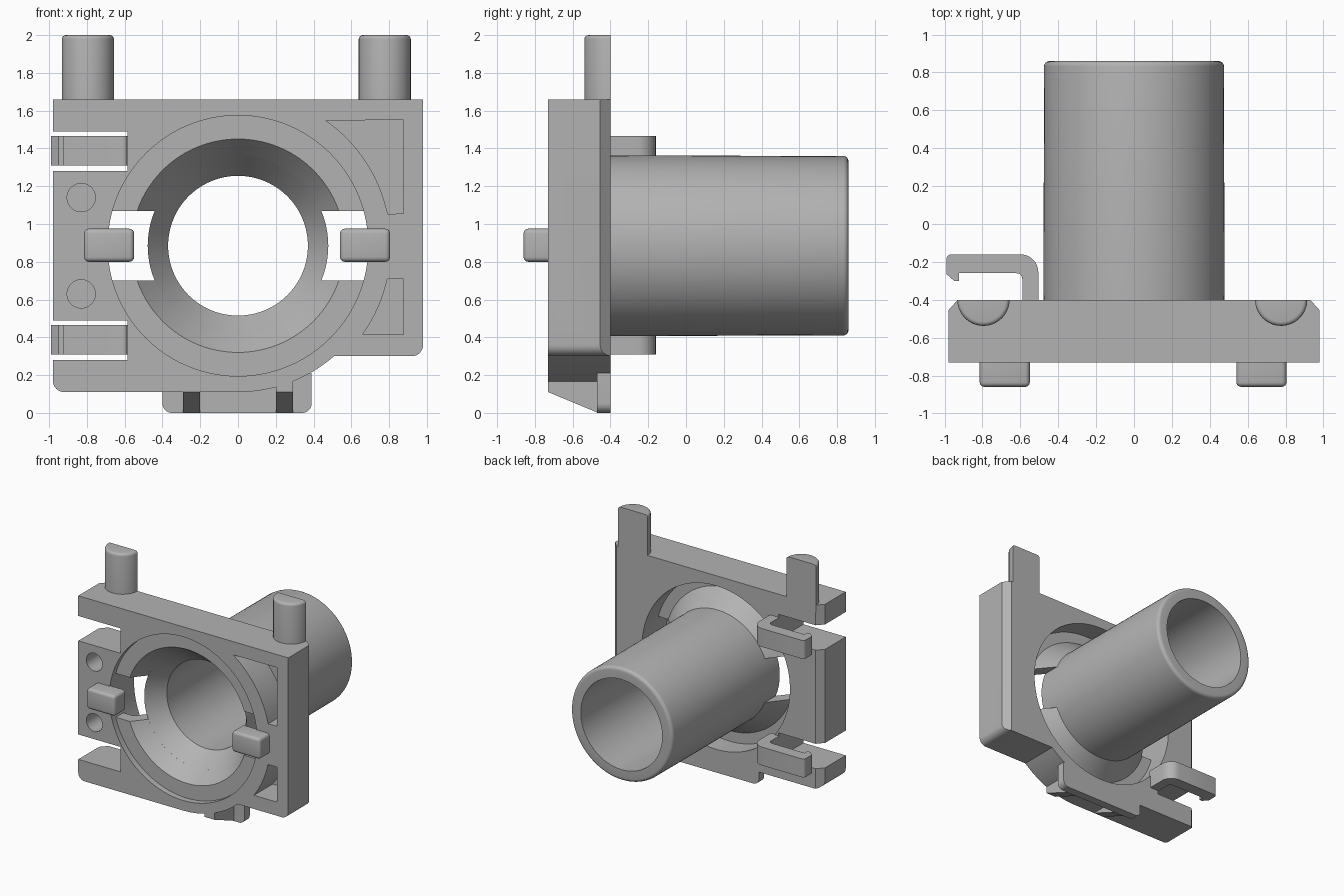
import bpy, bmesh
from math import sin, cos, radians, tau
from mathutils import Vector

if "Cube" in bpy.data.objects:
    bpy.data.objects.remove(bpy.data.objects["Cube"])

grey = bpy.data.materials.new("plain grey")
grey.use_nodes = True
GREY = (0.45, 0.45, 0.45, 1)
grey.diffuse_color = GREY
grey.node_tree.nodes["Principled BSDF"].inputs["Base Color"].default_value = GREY

CZ = 0.885                 # height of the bore axis
FRONT, BACK = -0.73, -0.40  # faces of the frame


def finish(name, bm):
    bmesh.ops.recalc_face_normals(bm, faces=bm.faces)
    mesh = bpy.data.meshes.new(name)
    bm.to_mesh(mesh)
    bm.free()
    mesh.materials.append(grey)
    ob = bpy.data.objects.new(name, mesh)
    bpy.context.collection.objects.link(ob)
    return ob


def prism(name, points, lo, hi, axis, round_edges=None, radius=0.03):
    """Extrude a flat outline along an axis; optionally round chosen edges."""
    def place(a, b, c):
        return {"x": (c, a, b), "y": (a, c, b), "z": (a, b, c)}[axis]
    bm = bmesh.new()
    face = bm.faces.new([bm.verts.new(place(a, b, lo)) for a, b in points])
    new = bmesh.ops.extrude_face_region(bm, geom=[face])["geom"]
    shift = Vector(place(0, 0, hi - lo))
    bmesh.ops.translate(bm, vec=shift, verts=[v for v in new if isinstance(v, bmesh.types.BMVert)])
    if round_edges:
        edges = [e for e in bm.edges if round_edges(e)]
        bmesh.ops.bevel(bm, geom=edges, offset=radius, segments=4, profile=0.5, affect="EDGES")
    return finish(name, bm)


def arc(cx, cy, r, a0, a1, n=8):
    angles = [radians(a0 + (a1 - a0) * i / n) for i in range(n + 1)]
    return [(cx + r * cos(a), cy + r * sin(a)) for a in angles]


def rect(a0, b0, a1, b1):
    return [(a0, b0), (a1, b0), (a1, b1), (a0, b1)]


def revolve(name, profile, n=96):
    """Turn a closed (radius, y) profile around the bore axis."""
    bm = bmesh.new()
    rings = []
    for i in range(n):
        a = tau * i / n
        rings.append([bm.verts.new((r * cos(a), y, CZ + r * sin(a))) for r, y in profile])
    m = len(profile)
    for i in range(n):
        p, q = rings[i], rings[(i + 1) % n]
        for j in range(m):
            k = (j + 1) % m
            bm.faces.new((p[j], p[k], q[k], q[j]))
    return finish(name, bm)


def combine(ob, cutter, operation="DIFFERENCE"):
    mod = ob.modifiers.new("cut", "BOOLEAN")
    mod.operation, mod.solver, mod.object = operation, "EXACT", cutter
    bpy.context.view_layer.objects.active = ob
    bpy.ops.object.modifier_apply(modifier=mod.name)
    bpy.data.objects.remove(cutter)


# Frame: rounded outline with a curved step at the bottom
outline = (arc(-0.92, 0.17, 0.06, 180, 270) + arc(0, CZ, 0.775, 270, 311, 16)
           + arc(0.92, 0.36, 0.06, 270, 360) + [(0.98, 1.66), (-0.98, 1.66)])
frame = prism("frame", outline, FRONT, BACK, "y")

# Chamfered rear side edges
plan = [(-0.98, -0.8), (0.98, -0.8), (0.98, -0.455), (0.93, BACK), (-0.93, BACK), (-0.98, -0.455)]
combine(frame, prism("plan", plan, -0.1, 1.8, "z"), "INTERSECT")

# Main opening, clip slots, blind holes and corner pockets
combine(frame, prism("opening", arc(0, CZ, 0.69, 0, 356.25, 95), -1, 0, "y"))
for z in (0.28, 1.28):
    combine(frame, prism("slot", rect(-1.1, z, -0.585, z + 0.21), -1, 0, "y"))
for z in (0.63, 1.14):
    combine(frame, prism("hole", arc(-0.83, z, 0.075, 0, 348.75, 31), -1, -0.5, "y"))
upper = arc(0, CZ, 0.81, 12, 55, 16) + [(0.875, 1.55), (0.875, 1.055)]
lower = arc(0, CZ, 0.81, -12.5, -35.5, 12) + [(0.875, 0.415), (0.875, 0.71)]
for pocket in (upper, lower):
    combine(frame, prism("pocket", pocket, -1, -0.48, "y"))

# Tube with the inner part of the funnel mouth
tube = revolve("tube", [(0.478, -0.567), (0.37, -0.42), (0.38, 0.86)]
               + arc(0.447, 0.832, 0.028, 90, 0, 5) + [(0.478, BACK)])

# Flange carrying the outer funnel, opened at both sides
flange = revolve("funnel_flange", [(0.565, -0.68), (0.69, -0.68), (0.69, -0.58),
                                   (0.60, -0.58), (0.477, -0.42), (0.477, -0.566)])
combine(flange, prism("side_gap", rect(-1, 0.70, 1, 1.07), -1, 0, "y"))

# Retaining tabs over the side gaps
for side, x in (("right", -0.815), ("left", 0.54)):
    prism(side + "_tab", rect(x, 0.80, x + 0.265, 0.975), -0.86, -0.72, "y",
          lambda e: min(v.co.y for v in e.verts) < -0.8, 0.025)

# Half-round posts on top
for side, x in (("right", -0.795), ("left", 0.777)):
    prism(side + "_post", arc(x, BACK, 0.138, 180, 360, 20), 1.6, 2.0, "z",
          lambda e: all(v.co.z > 1.99 for v in e.verts) and min(v.co.y for v in e.verts) < BACK - 0.005,
          0.022)

# Hooked clips behind the slots
hook = ([(-0.505, -0.41)] + arc(-0.60, -0.255, 0.095, 0, 90)
        + arc(-0.965, -0.185, 0.025, 90, 180, 4)
        + [(-0.99, -0.265), (-0.95, -0.30), (-0.925, -0.30), (-0.925, -0.26)]
        + arc(-0.62, -0.29, 0.03, 90, 0, 5) + [(-0.59, -0.41)])
for name, z in (("lower_clip", 0.31), ("upper_clip", 1.31)):
    prism(name, hook, z, z + 0.155, "z")

# Foot plate with sloping ribs below the frame
foot = (arc(-0.35, 0.05, 0.05, 180, 270) + arc(0.34, 0.05, 0.05, 270, 360)
        + [(0.39, 0.21)] + arc(0, CZ, 0.76, 297, 270) + [(-0.40, 0.125)])
prism("foot", foot, -0.47, BACK, "y")
for name, x, top in (("right_rib", -0.29, 0.13), ("left_rib", 0.20, 0.17)):
    prism(name, [(FRONT, 0.11), (-0.465, 0.0), (-0.465, top), (FRONT, top)], x, x + 0.09, "x")

# Smooth the curved surfaces, keep hard edges
bpy.ops.object.select_all(action="DESELECT")
for ob in bpy.context.scene.objects:
    if ob.type == "MESH":
        ob.select_set(True)
        bpy.context.view_layer.objects.active = ob
bpy.ops.object.shade_smooth_by_angle(angle=radians(30))
